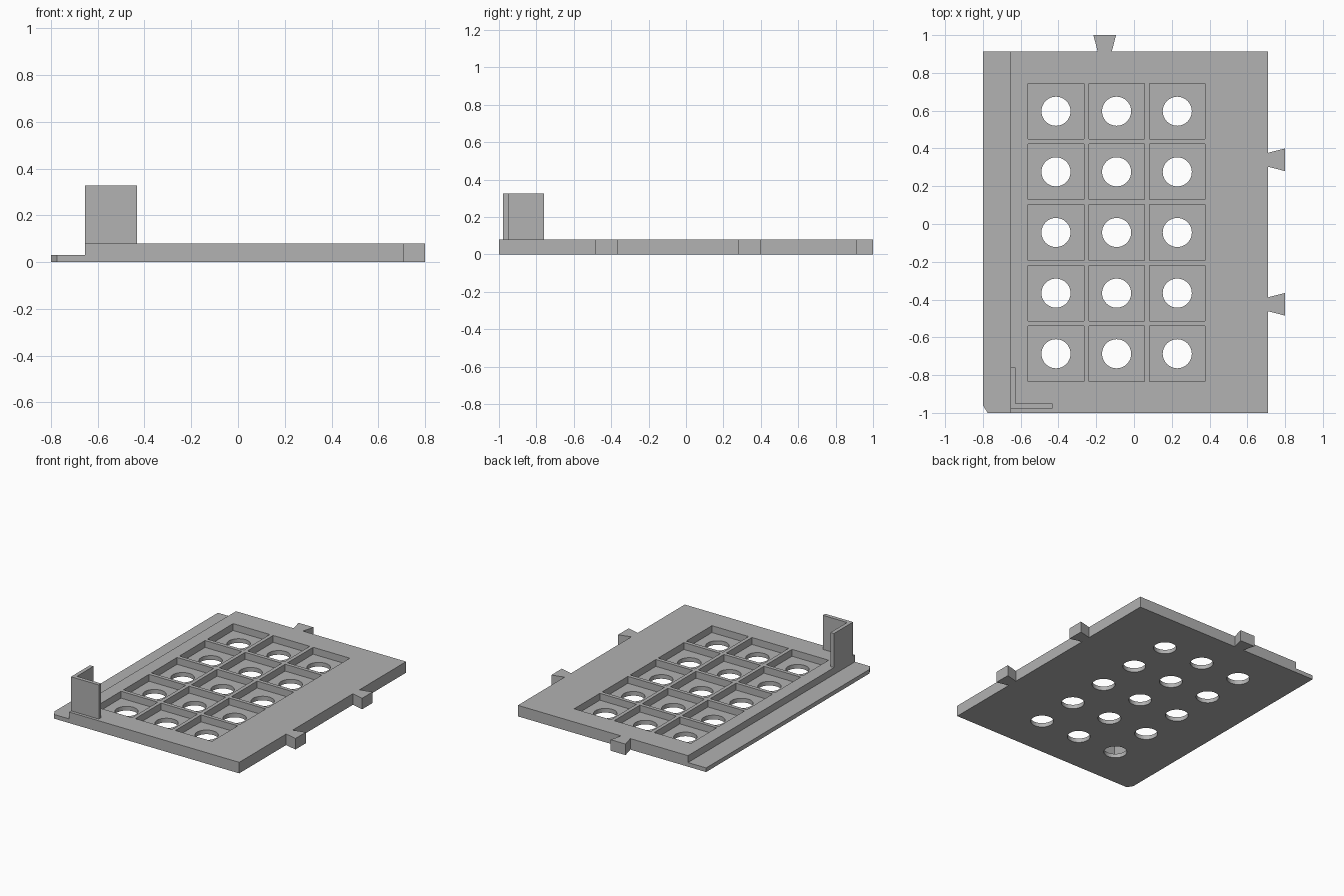
import bpy
import bmesh

cube = bpy.data.objects.get("Cube")
if cube:
    bpy.data.objects.remove(cube, do_unlink=True)

grey = bpy.data.materials.new("plain grey")
grey.use_nodes = True
colour = (0.445, 0.445, 0.445, 1)
grey.diffuse_color = colour
grey.node_tree.nodes["Principled BSDF"].inputs["Base Color"].default_value = colour

TOP, FLOOR = 0.08, 0.03


def add_prism(bm, outline, low, high):
    """Extrude a counter-clockwise outline from low to high."""
    base = bm.faces.new([bm.verts.new((x, y, low)) for x, y in outline])
    moved = bmesh.ops.extrude_face_region(bm, geom=[base])["geom"]
    verts = [v for v in moved if isinstance(v, bmesh.types.BMVert)]
    bmesh.ops.translate(bm, vec=(0, 0, high - low), verts=verts)


def rectangle(x0, x1, y0, y1):
    return [(x0, y0), (x1, y0), (x1, y1), (x0, y1)]


def make_object(name, bm):
    bmesh.ops.recalc_face_normals(bm, faces=bm.faces[:])
    mesh = bpy.data.meshes.new(name)
    bm.to_mesh(mesh)
    bm.free()
    mesh.materials.append(grey)
    obj = bpy.data.objects.new(name, mesh)
    bpy.context.collection.objects.link(obj)
    return obj


def cut(target, cutter):
    mod = target.modifiers.new("cut", 'BOOLEAN')
    mod.operation = 'DIFFERENCE'
    mod.solver = 'EXACT'
    mod.object = cutter
    bpy.context.view_layer.objects.active = target
    bpy.ops.object.modifier_apply(modifier=mod.name)
    bpy.data.objects.remove(cutter, do_unlink=True)


# Tray outline with a clipped corner and dovetail tabs
LEFT, RIGHT, FRONT, BACK = -0.80, 0.71, -1.0, 0.912
outline = [(LEFT, -0.96), (-0.775, FRONT), (RIGHT, FRONT)]
for c in (-0.425, 0.34):
    outline += [(RIGHT, c - 0.037), (0.80, c - 0.06), (0.80, c + 0.06), (RIGHT, c + 0.037)]
c = -0.155
outline += [(RIGHT, BACK), (c + 0.037, BACK), (c + 0.06, 1.0),
            (c - 0.06, 1.0), (c - 0.037, BACK), (LEFT, BACK)]
bm = bmesh.new()
add_prism(bm, outline, 0, TOP)
tray = make_object("tray", bm)

# Low ledge and square pockets
EDGE, PITCH, HALF = -0.655, 0.321, 0.147
centres = [(-0.413 + PITCH * i, -0.687 + PITCH * j) for i in range(3) for j in range(5)]
bm = bmesh.new()
add_prism(bm, rectangle(-1, EDGE, -1.2, 1.2), FLOOR, 0.2)
for x, y in centres:
    add_prism(bm, rectangle(x - HALF, x + HALF, y - HALF, y + HALF), FLOOR, 0.2)
cut(tray, make_object("pocket_cutter", bm))

# Round holes through the pocket floors
bm = bmesh.new()
for x, y in centres:
    ring = bmesh.ops.create_cone(bm, cap_ends=True, segments=48, radius1=0.077,
                                 radius2=0.077, depth=0.4)
    bmesh.ops.translate(bm, vec=(x, y, 0), verts=ring["verts"])
cut(tray, make_object("hole_cutter", bm))

# Upright corner bracket
x0, y0, wall = EDGE, -0.978, 0.028
bm = bmesh.new()
add_prism(bm, [(x0, y0), (-0.432, y0), (-0.432, y0 + wall), (x0 + wall, y0 + wall),
               (x0 + wall, -0.76), (x0, -0.76)], TOP, 0.327)
make_object("corner_bracket", bm)
